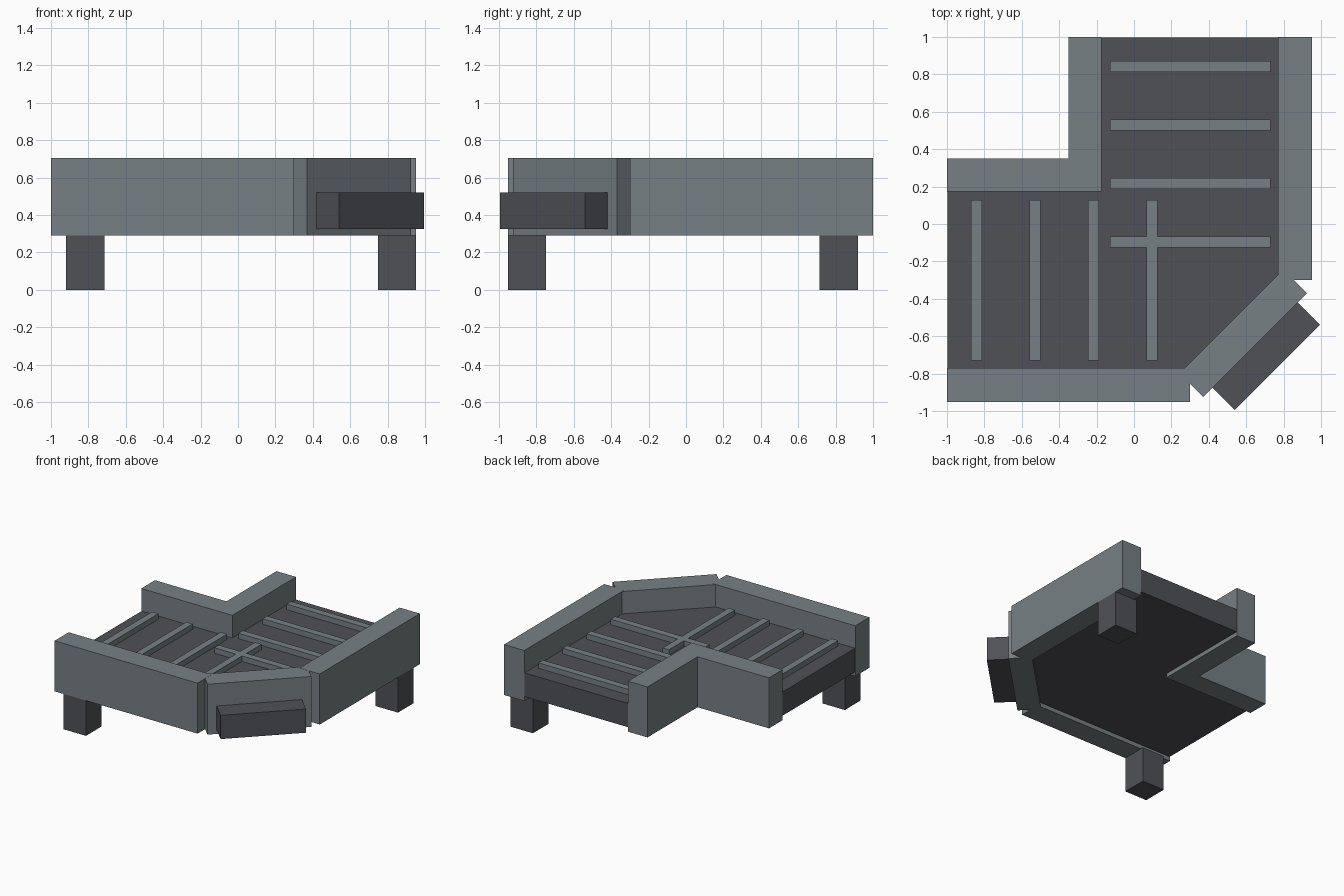
import bpy, bmesh, math
from mathutils import Matrix, Vector

if "Cube" in bpy.data.objects:
    bpy.data.objects.remove(bpy.data.objects["Cube"])


def material(name, rgb):
    m = bpy.data.materials.new(name)
    m.diffuse_color = (*rgb, 1.0)
    m.use_nodes = True
    m.node_tree.nodes["Principled BSDF"].inputs["Base Color"].default_value = m.diffuse_color
    return m


LIGHT = material("blue grey", (0.182, 0.216, 0.231))
DARK = material("dark grey", (0.078, 0.083, 0.094))


def prism(name, outline, z0, z1, mat):
    """Extrude a flat outline between two heights."""
    bm = bmesh.new()
    base = bm.faces.new([bm.verts.new((x, y, z0)) for x, y in outline])
    ext = bmesh.ops.extrude_face_region(bm, geom=[base])
    top = [v for v in ext["geom"] if isinstance(v, bmesh.types.BMVert)]
    bmesh.ops.translate(bm, verts=top, vec=(0, 0, z1 - z0))
    bmesh.ops.recalc_face_normals(bm, faces=bm.faces)
    mesh = bpy.data.meshes.new(name)
    bm.to_mesh(mesh)
    bm.free()
    mesh.materials.append(mat)
    ob = bpy.data.objects.new(name, mesh)
    bpy.context.collection.objects.link(ob)
    return ob


def box_pair(name, x0, x1, y0, y1, z0, z1, mat):
    """A box and its twin mirrored across the diagonal of the corner."""
    outline = [(x0, y0), (x1, y0), (x1, y1), (x0, y1)]
    prism(name + "_left", outline, z0, z1, mat)
    prism(name + "_back", [(-y, -x) for x, y in outline], z0, z1, mat)


def diagonal_box(name, distance, length, thickness, z0, z1, mat):
    """A box lying across the chamfered corner."""
    rot = Matrix.Rotation(math.radians(-45), 2)
    h, t = length / 2, thickness / 2
    pts = [(distance - t, -h), (distance + t, -h), (distance + t, h), (distance - t, h)]
    prism(name, [tuple(rot @ Vector(p)) for p in pts], z0, z1, mat)


WALL = (0.29, 0.705)

# L-shaped floor with chamfered outer corner
prism("floor", [(-0.997, -0.79), (0.275, -0.79), (0.79, -0.275), (0.79, 0.997),
                (-0.19, 0.997), (-0.19, 0.19), (-0.997, 0.19)], 0.325, 0.52, DARK)

# outer walls
box_pair("outer_wall", -1.0, 0.30, -0.953, -0.77, *WALL, LIGHT)

# inner corner wall, one L-shaped piece
prism("inner_wall", [(-1.0, 0.173), (-0.173, 0.173), (-0.173, 1.0),
                     (-0.35, 1.0), (-0.35, 0.35), (-1.0, 0.35)], *WALL, LIGHT)

# diagonal wall and the block on its outside
diagonal_box("corner_wall", 0.826, 0.785, 0.18, WALL[0], WALL[1] - 0.001, LIGHT)
diagonal_box("corner_block", 0.9995, 0.645, 0.17, 0.325, 0.52, DARK)

# floor slats
for i in range(4):
    x = -0.842 + i * 0.3125
    box_pair(f"slat_{i + 1}", x - 0.029, x + 0.029, -0.731, 0.128, 0.51, 0.565, LIGHT)

# legs
box_pair("leg", -0.92, -0.715, -0.953, -0.748, 0.0, 0.292, DARK)
